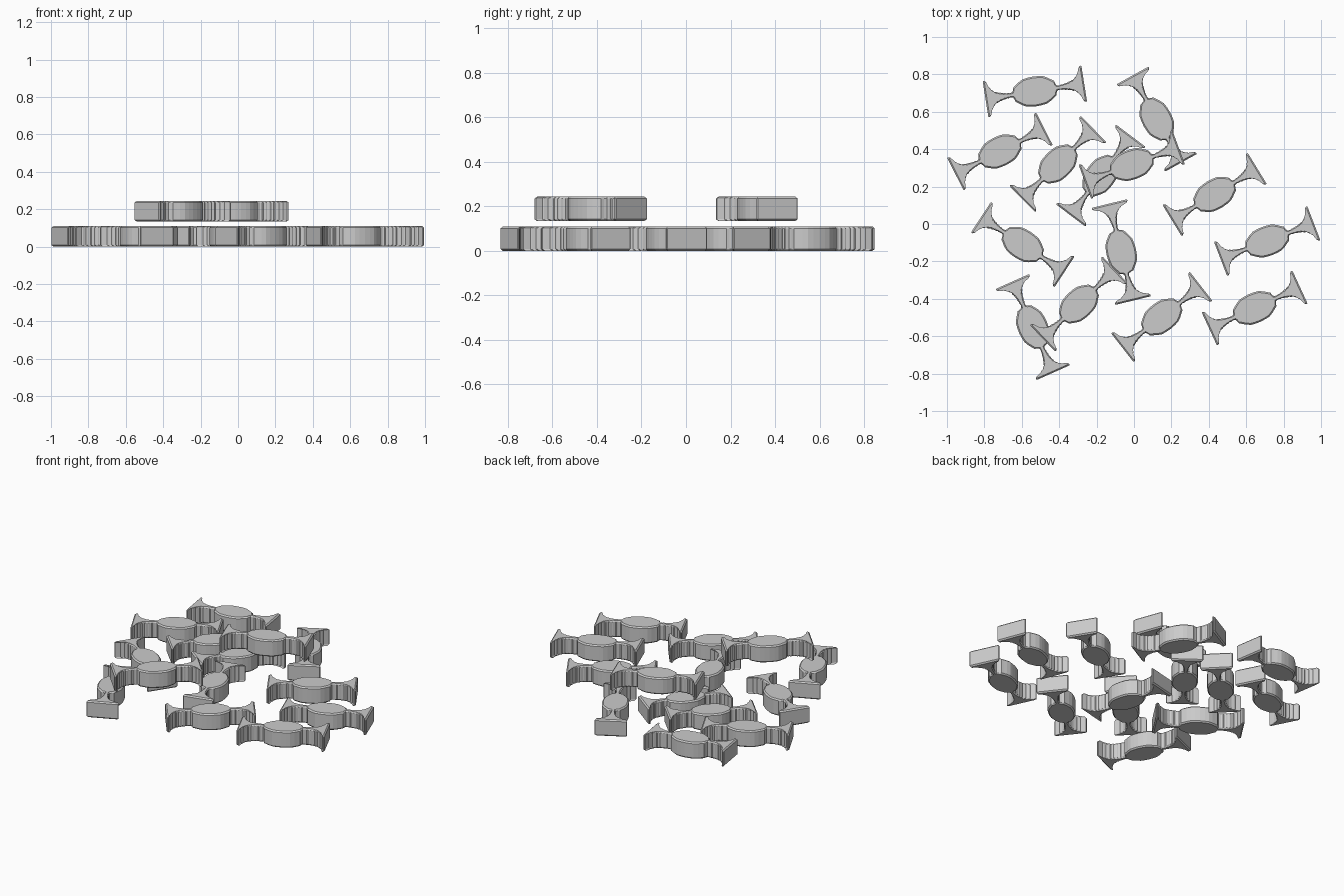
import bpy, bmesh, math

if "Cube" in bpy.data.objects:
    bpy.data.objects.remove(bpy.data.objects["Cube"])

THICK = 0.109       # height of one sweet
LAYER = 0.134       # base height of the upper layer
BEVEL = 0.008

# Half outline of a wrapped sweet: (distance along axis, half width)
HALF = [(0.0, .080), (.03, .078), (.055, .074), (.078, .062), (.095, .050),
        (.110, .040), (.114, .026), (.120, .014), (.135, .011), (.145, .015),
        (.152, .013), (.165, .018), (.172, .017), (.185, .023), (.192, .022),
        (.205, .030), (.212, .029), (.225, .042), (.231, .044), (.240, .060),
        (.246, .064), (.252, .082), (.257, .096), (.263, .098), (.267, .094)]

# Full closed outline by mirroring in both directions
upper = [(-x, w) for x, w in reversed(HALF[1:])] + HALF
OUTLINE = [(x, -w) for x, w in upper] + [(x, w) for x, w in reversed(upper)]


def sweet_mesh():
    bm = bmesh.new()
    rings = []
    # Four rings give a prism with softened top and bottom rims
    for z, inset in ((0, BEVEL), (BEVEL, 0), (THICK - BEVEL, 0), (THICK, BEVEL)):
        ring = []
        for x, y in OUTLINE:
            d = min(inset, abs(y) * 0.4)
            k = 1 - inset / 0.267
            ring.append(bm.verts.new((x * k, y - math.copysign(d, y), z)))
        rings.append(ring)
    n = len(OUTLINE)
    for a, b in zip(rings, rings[1:]):
        for i in range(n):
            j = (i + 1) % n
            bm.faces.new((a[i], a[j], b[j], b[i]))
    bm.faces.new(rings[0][::-1])
    bm.faces.new(rings[-1])
    bmesh.ops.recalc_face_normals(bm, faces=bm.faces)
    mesh = bpy.data.meshes.new("wrapped_sweet")
    bm.to_mesh(mesh)
    bm.free()
    return mesh


# Placement: x, y, angle in degrees, layer
SWEETS = [
    (-.530, .709, 9, 0), (-.717, .388, 27, 0), (-.407, .321, 44.5, 0),
    (-.178, .259, 53, 0), (.122, .561, -61, 0), (.431, .158, 31.5, 0),
    (.712, -.091, 21, 0), (.645, -.449, 24.8, 0), (.148, -.497, 38, 0),
    (-.068, -.150, -76.3, 0), (-.541, -.551, -66, 0), (-.595, -.110, -33.2, 0),
    (-.012, .318, 20.3, 1), (-.295, -.428, 43.5, 1),
]

mesh = sweet_mesh()
for i, (x, y, angle, layer) in enumerate(SWEETS, 1):
    name = "upper_sweet" if layer else "lower_sweet"
    ob = bpy.data.objects.new(f"{name}_{i}", mesh)
    ob.location = (x, y, LAYER * layer)
    ob.rotation_euler.z = math.radians(angle)
    bpy.context.collection.objects.link(ob)
